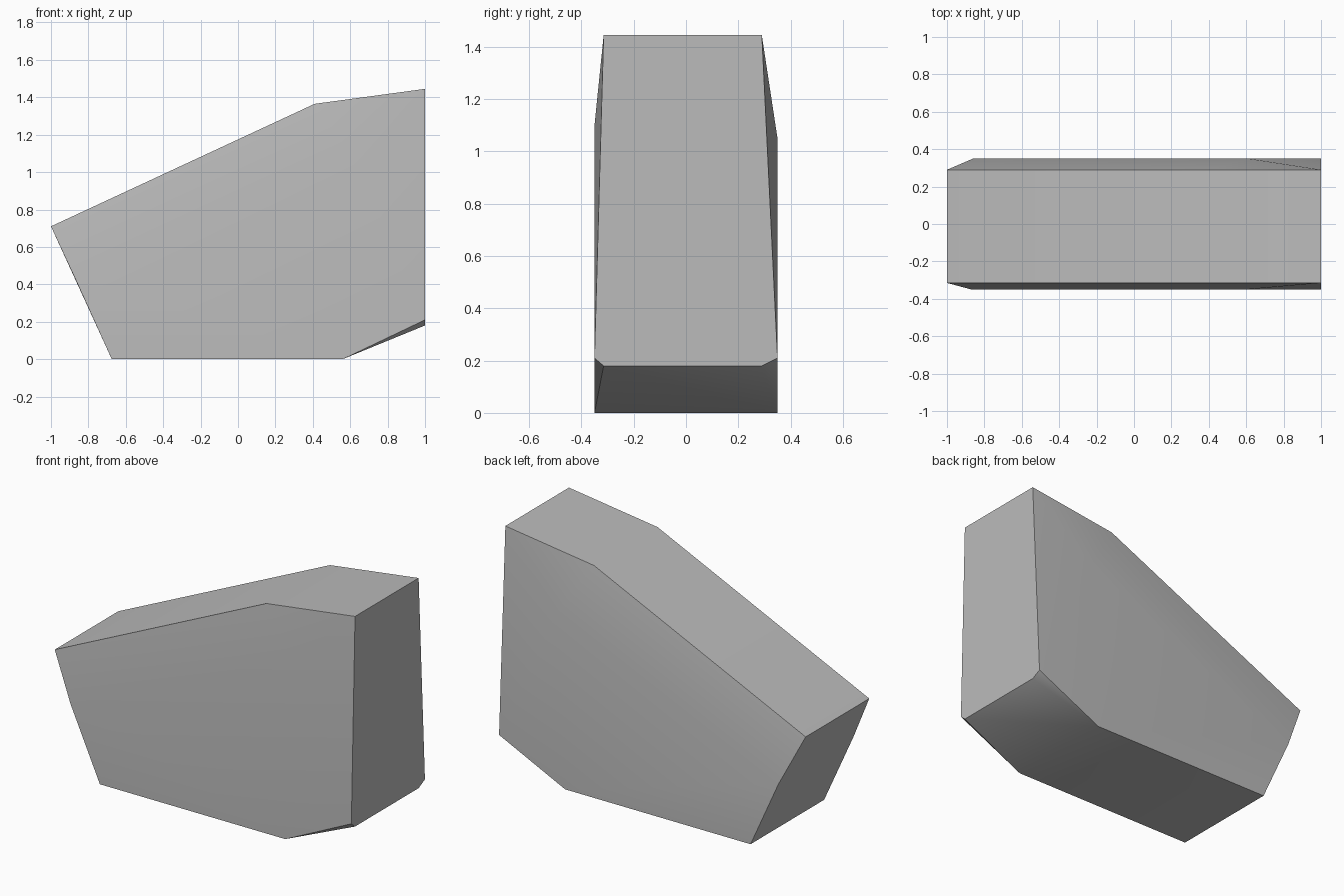
import bpy, bmesh, math

if "Cube" in bpy.data.objects:
    bpy.data.objects.remove(bpy.data.objects["Cube"])

# Plain grey stone colour
grey = bpy.data.materials.new("stone_grey")
grey.use_nodes = True
colour = (0.5, 0.5, 0.5, 1)
grey.diffuse_color = colour
grey.node_tree.nodes["Principled BSDF"].inputs["Base Color"].default_value = colour

# Outlines as (x, z): narrow rim across the block, and the full-width base corners
rim = [(-1, 0.71), (0.41, 1.365), (1, 1.445), (1, 0.18)]
base = [(1, 0.21), (0.56, 0), (-0.675, 0)]

# Each flank: rim depth, full depth, and the upper corners of its flat area
flanks = [
    (-0.315, -0.35, [(-0.87, 0.43), (0.60, 1.10)]),
    (0.29, 0.35, [(-0.86, 0.41), (0.61, 1.05)]),
]

# Faceted block spanned by both flanks
bm = bmesh.new()
for rim_y, full_y, shoulder in flanks:
    for x, z in rim:
        bm.verts.new((x, rim_y, z))
    for x, z in base + shoulder:
        bm.verts.new((x, full_y, z))
bmesh.ops.convex_hull(bm, input=bm.verts[:])
bmesh.ops.dissolve_limit(bm, angle_limit=math.radians(2),
                         verts=bm.verts[:], edges=bm.edges[:])
bmesh.ops.recalc_face_normals(bm, faces=bm.faces[:])
mesh = bpy.data.meshes.new("stone_block")
bm.to_mesh(mesh)
bm.free()
mesh.materials.append(grey)

block = bpy.data.objects.new("stone_block", mesh)
bpy.context.collection.objects.link(block)

# Soft flanks, crisp outline edges
bpy.ops.object.select_all(action='DESELECT')
block.select_set(True)
bpy.context.view_layer.objects.active = block
bpy.ops.object.shade_smooth_by_angle(angle=math.radians(30))
